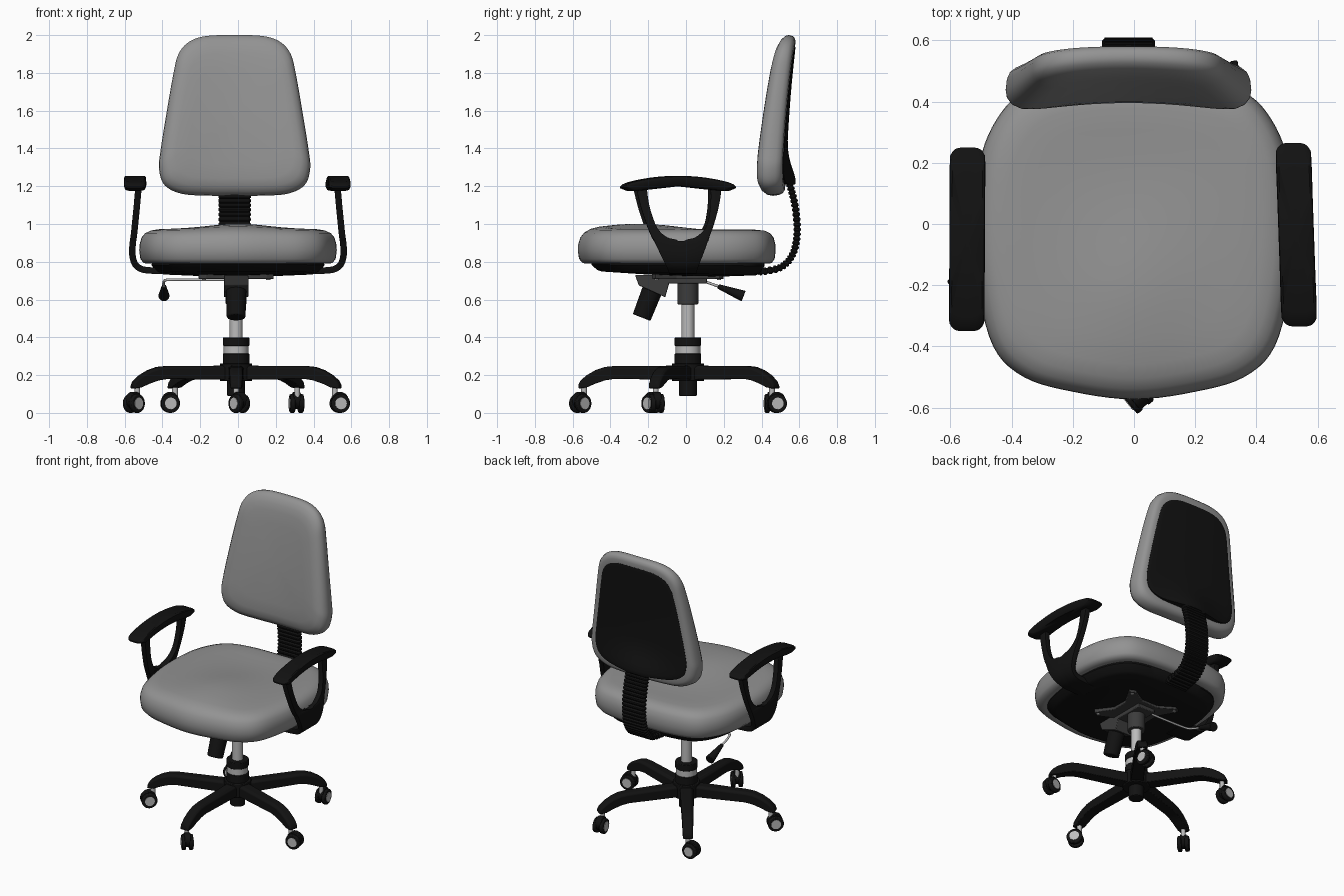
import bpy, bmesh, math
from mathutils import Vector, Matrix

if "Cube" in bpy.data.objects:
    bpy.data.objects.remove(bpy.data.objects["Cube"])

CX, CY = -0.01, 0.01  # column axis


def material(name, v):
    m = bpy.data.materials.new(name)
    m.diffuse_color = (v, v, v, 1)
    m.use_nodes = True
    m.node_tree.nodes["Principled BSDF"].inputs["Base Color"].default_value = m.diffuse_color
    return m


BLACK, DARK, METAL = material("black", 0.006), material("dark_grey", 0.045), material("metal", 0.5)
FABRIC = material("grey_fabric", 0.29)


def finish(name, bm, mat=None, angle=40, bevel=0, solid=0):
    bmesh.ops.remove_doubles(bm, verts=bm.verts, dist=1e-5)
    bmesh.ops.recalc_face_normals(bm, faces=bm.faces)
    me = bpy.data.meshes.new(name)
    bm.to_mesh(me)
    bm.free()
    ob = bpy.data.objects.new(name, me)
    bpy.context.collection.objects.link(ob)
    if mat:
        me.materials.append(mat)
    if solid:
        s = ob.modifiers.new("solid", 'SOLIDIFY')
        s.thickness, s.offset = solid, 0
    if bevel:
        b = ob.modifiers.new("bevel", 'BEVEL')
        b.width, b.segments, b.limit_method = bevel, 2, 'ANGLE'
    bpy.context.view_layer.objects.active = ob
    bpy.ops.object.select_all(action='DESELECT')
    ob.select_set(True)
    bpy.ops.object.shade_smooth_by_angle(angle=math.radians(angle))
    return ob


def smooth(pts, closed=False, n=5):
    """Catmull-Rom through the points."""
    p, out = [Vector(q) for q in pts], []
    m = len(p)
    at = (lambda i: p[i % m]) if closed else (lambda i: p[min(max(i, 0), m - 1)])
    for i in range(m if closed else m - 1):
        a, b, c, d = at(i - 1), at(i), at(i + 1), at(i + 2)
        for k in range(n):
            t = k / n
            out.append(0.5 * (2 * b + (c - a) * t + (2 * a - 5 * b + 4 * c - d) * t * t
                              + (3 * b - a - 3 * c + d) * t ** 3))
    return out if closed else out + [p[-1]]


def symmetric(half):
    return smooth(half + [(-x, y) for x, y in half[-2:0:-1]], True)


def loft(name, rings, mat=None, cap=True, **kw):
    bm = bmesh.new()
    vs = [[bm.verts.new(p) for p in r] for r in rings]
    n = len(vs[0])
    for a, b in zip(vs, vs[1:]):
        for i in range(n):
            bm.faces.new((a[i], a[(i + 1) % n], b[(i + 1) % n], b[i]))
    if cap:
        bm.faces.new(vs[0])
        bm.faces.new(vs[-1])
    return finish(name, bm, mat, **kw)


def cushion(name, outline, layers, place, mat=None, **kw):
    """Stack scaled copies of an outline; place() maps (u, v, depth) to 3D."""
    rings = [[place(p.x * s, p.y * s, d) for p in outline] for s, d in layers]
    return loft(name, rings, mat, cap=False, **kw)


def cyl(name, a, b, r1, mat, r2=None, seg=32, bevel=0):
    a, b = Vector(a), Vector(b)
    bm = bmesh.new()
    m = Matrix.Translation((a + b) / 2) @ (b - a).to_track_quat('Z', 'Y').to_matrix().to_4x4()
    bmesh.ops.create_cone(bm, cap_ends=True, segments=seg, radius1=r1,
                          radius2=r1 if r2 is None else r2, depth=(b - a).length, matrix=m)
    return finish(name, bm, mat, bevel=bevel)


# Seat cushion with a crowned front
seat = symmetric([(0, -.573), (.2, -.548), (.36, -.5), (.46, -.4), (.51, -.2), (.523, 0),
                  (.505, .2), (.45, .34), (.36, .43), (.2, .468), (0, .475)])


def seat_place(x, y, d):
    crown = max(0, d - .93) / .042 * (.028 * math.exp(-(x / .22) ** 2 - ((y + .25) / .25) ** 2)
                                      - .008 * math.exp(-(x / .3) ** 2 - ((y - .2) / .2) ** 2))
    return (x, y, d + crown)


cushion("seat", seat, [(0, .79), (.9, .79), (.955, .793), (.988, .815), (1, .86), (.997, .89), (.977, .928),
                       (.94, .951), (.88, .966), (.8, .972), (.65, .973), (.5, .973), (.35, .973),
                       (.2, .973), (.1, .973), (0, .973)], seat_place, FABRIC, angle=60)
# Plastic pan under the seat
cushion("seat_pan", seat, [(0, .8), (.87, .8), (.875, .785), (.82, .757), (.78, .75), (.4, .742), (0, .738)],
        lambda x, y, d: (x, y, d - max(0, .8 - d) * .5 * (y + .5)), BLACK)

# Backrest cushion and rear shell
back = symmetric([(0, .43), (.15, .425), (.24, .395), (.297, .33), (.325, .22), (.36, .02), (.392, -.18),
                  (.4, -.28), (.37, -.365), (.28, -.41), (.14, -.42), (0, -.42)])


def back_place(x, v, d):
    y = .438 + .125 * v - .27 * x * x - .012 * (1 - (v / .42) ** 2) + d * (.116 - .055 * v + .13 * x * x)
    return (x - .018, y, v + 1.57)


def shell_place(x, v, d):
    p = back_place(x, v, d)
    k = min(1, max(0, (-.12 - v) / .2))
    return (p[0], p[1] + (.05 * k * k * math.exp(-(x / .2) ** 2) if d > 1 else 0), p[2])


cushion("backrest", back, [(0, 0), (.3, 0), (.6, 0), (.78, .02), (.88, .08), (.95, .21), (.99, .38), (1, .55),
                           (.99, .78), (.965, .92), (.92, 1), (.85, 1), (0, 1)], back_place, FABRIC, angle=60)
cushion("backrest_shell", back, [(0, .8), (.86, .8), (.86, 1.01), (.84, 1.03)] +
        [(s / 10, 1.035) for s in range(8, -1, -1)], shell_place, BLACK)

# Ribbed spine joining seat and backrest
path = smooth([(.53, 1.27), (.555, 1.19), (.58, 1.08), (.588, .95), (.565, .84), (.5, .77), (.38, .745)], n=15)
rings = []
for i, p in enumerate(path):
    t = (path[min(i + 1, len(path) - 1)] - path[max(i - 1, 0)]).normalized()
    nrm = Vector((-t.y, t.x))
    w, h = ((.086, .02), (.086, .02), (.079, .013))[i % 3]
    rings.append([(-.018 + a * w, p.x + nrm.x * b * h, p.y + nrm.y * b * h) for a, b in
                  ((-1, -.5), (-.9, -1), (.9, -1), (1, -.5), (1, .5), (.9, 1), (-.9, 1), (-1, .5))])
loft("back_spine", rings, BLACK, angle=25)

# Armrests: bent sheet with a rounded opening, plus arched pad
rows = [(.525, 1.215, -.275, -.215, .125, .187), (.535, 1.1, -.247, -.2, .125, .17), (.545, 1.0, -.215, -.168, .108, .143),
        (.55, .95, -.195, -.135, .075, .125), (.554, .92, -.18, -.09, .03, .115), (.556, .908, -.172, -.045, -.015, .11),
        (.56, .85, -.145, -.045, -.015, .09), (.551, .8, -.118, -.045, -.015, .068), (.527, .77, -.1, -.045, -.015, .055),
        (.48, .755, -.095, -.045, -.015, .05), (.35, .75, -.095, -.045, -.015, .05)]
pad = symmetric([(0, -.3), (.035, -.297), (.053, -.28), (.058, -.25), (.058, -.1), (.058, .1), (.058, .25),
                 (.053, .28), (.035, .297), (0, .3)])
for side, s, px, py, yaw in (("right", 1, .53, -.035, -.035), ("left", -1, -.545, -.05, .005)):
    bm = bmesh.new()
    fine = smooth(rows, n=3)
    vs = [[bm.verts.new((s * r[0], r[k] + py + .04, r[1])) for k in (2, 3, 4, 5)] for r in fine]
    for i, (a, b) in enumerate(zip(vs, vs[1:])):
        for k in range(3):
            if k != 1 or i >= 15:
                bm.faces.new((a[k], a[k + 1], b[k + 1], b[k]))
    finish("armrest_frame_" + side, bm, BLACK, solid=.034, bevel=.006)
    cushion("armrest_pad_" + side, pad, [(0, 1.2), (.75, 1.2), (.88, 1.21), (1, 1.235), (1, 1.243), (.96, 1.251),
                                         (.85, 1.255), (0, 1.255)],
            lambda x, y, d: (px + x + yaw * y, py + y, d - .5 * y * y), BLACK)

# Tilt mechanism: star plate, wedge housing, tension knob, screws
plate = [(.2, .17), (.16, .19), (.06, .13), (-.06, .13), (-.16, .19), (-.2, .17), (-.13, .05), (-.13, -.06),
         (-.2, -.17), (-.16, -.19), (-.06, -.14), (.06, -.14), (.16, -.19), (.2, -.17), (.13, -.06), (.13, .05)]
loft("mechanism_plate", [[(x + CX, y + CY, z) for x, y in plate] for z in (.708, .74)], DARK, bevel=.004)
loft("mechanism_housing", [[(x, y, z) for y, z in ((-.27, .73), (-.25, .675), (-.11, .612), (-.085, .7), (-.085, .73))]
                           for x in (-.075, .055)], DARK, bevel=.004)
loft("mechanism_box", [[(CX + x, y, z) for x, y in ((-.065, -.1), (.065, -.1), (.065, .11), (-.065, .11))]
                       for z in (.685, .73)], DARK, bevel=.005)
cyl("tension_knob", (CX, -.165, .685), (CX, -.235, .505), .055, BLACK, .05, seg=12, bevel=.006)
for x in (-.17, .17):
    for y in (-.165, .165):
        cyl("plate_screw", (x + CX, y + CY, .703), (x + CX, y + CY, .72), .011, METAL, seg=12)

# Height lever with paddle
lever = smooth([(-.03, .06, .705), (-.2, .06, .705), (-.36, .065, .705), (-.392, .1, .695), (-.392, .2, .66)], n=6)
cu = bpy.data.curves.new("height_lever", 'CURVE')
cu.dimensions, cu.bevel_depth, cu.bevel_resolution, cu.use_fill_caps = '3D', .007, 3, True
sp = cu.splines.new('POLY')
sp.points.add(len(lever) - 1)
for q, p in zip(sp.points, lever):
    q.co = (*p, 1)
cu.materials.append(METAL)
bpy.context.collection.objects.link(bpy.data.objects.new("height_lever", cu))
cyl("lever_paddle", (-.392, .17, .67), (-.392, .305, .618), .012, BLACK, .03, seg=16, bevel=.004)

# Gas column, bottom to top
for name, z0, z1, r, m in (("hub_core", .09, .26, .047, BLACK), ("hub", .168, .262, .085, BLACK),
                           ("column_base", .25, .315, .07, BLACK), ("column_ring", .31, .36, .066, METAL),
                           ("column_collar", .355, .4, .07, BLACK), ("gas_piston", .39, .6, .034, METAL),
                           ("column_socket", .575, .72, .055, DARK)):
    cyl(name, (CX, CY, z0), (CX, CY, z1), r, m, bevel=.004)

# Five-star base with twin-wheel casters
arm = [(.04, .25, .175, .042), (.39, .248, .18, .036), (.44, .243, .172, .035), (.49, .226, .155, .034),
       (.535, .2, .135, .033), (.568, .172, .13, .031), (.58, .15, .13, .028)]
for i, swivel in enumerate((40, -80, 8, -85, -45)):
    a = math.radians(-90 + 72 * i)
    u, v = Vector((math.cos(a), math.sin(a), 0)), Vector((-math.sin(a), math.cos(a), 0))
    c = Vector((CX, CY, 0))
    loft("base_arm", [[c + u * r + v * w * k + Vector((0, 0, z)) for k, z in
                       ((-1, zb), (1, zb), (1, zt - .012), (.65, zt), (-.65, zt), (-1, zt - .012))]
                      for r, zt, zb, w in arm], BLACK, bevel=.004)
    g = math.radians(swivel)
    ax = Vector((math.cos(g), math.sin(g), 0))
    trail = Vector((-ax.y, ax.x, 0))
    stem = c + u * .55
    hub = stem + trail * math.copysign(.026, trail.dot(u)) + Vector((0, 0, .05))
    cyl("caster_stem", stem + Vector((0, 0, .08)), stem + Vector((0, 0, .15)), .015, METAL, seg=16)
    top = Vector((0, 0, .016))
    cyl("caster_hood", hub + top - ax * .02, hub + top + ax * .02, .045, BLACK, seg=24, bevel=.004)
    for s in (-1, 1):
        cyl("caster_wheel", hub + ax * s * .01, hub + ax * s * .036, .05, BLACK, bevel=.006)
        cyl("caster_cap", hub + ax * s * .03, hub + ax * s * .039, .031, METAL)
